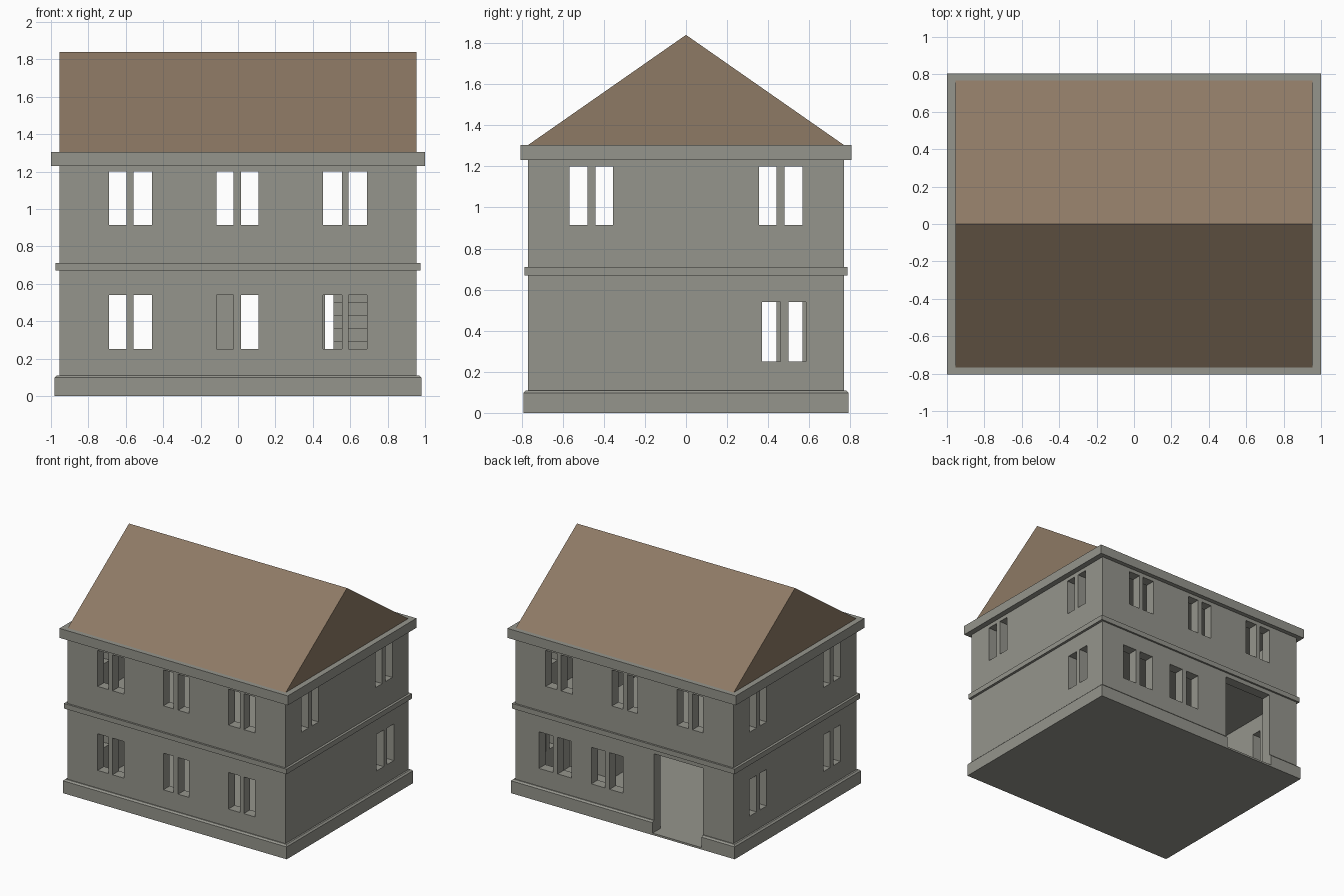
import bpy, bmesh

if "Cube" in bpy.data.objects:
    bpy.data.objects.remove(bpy.data.objects["Cube"])


def material(name, rgb):
    m = bpy.data.materials.new(name)
    m.diffuse_color = (*rgb, 1)
    m.use_nodes = True
    m.node_tree.nodes["Principled BSDF"].inputs["Base Color"].default_value = m.diffuse_color
    return m


STONE = material("grey stone", (0.30, 0.30, 0.265))
TILE = material("brown roof", (0.27, 0.193, 0.13))


def boxes(name, spans, mat=None):
    """One object made of boxes given as (x0, x1, y0, y1, z0, z1)."""
    bm = bmesh.new()
    for x0, x1, y0, y1, z0, z1 in spans:
        for v in bmesh.ops.create_cube(bm, size=1)["verts"]:
            v.co = ((x0 + x1) / 2 + v.co.x * (x1 - x0),
                    (y0 + y1) / 2 + v.co.y * (y1 - y0),
                    (z0 + z1) / 2 + v.co.z * (z1 - z0))
    return finish(name, bm, mat)


def finish(name, bm, mat):
    bmesh.ops.recalc_face_normals(bm, faces=bm.faces)
    me = bpy.data.meshes.new(name)
    bm.to_mesh(me)
    bm.free()
    ob = bpy.data.objects.new(name, me)
    bpy.context.collection.objects.link(ob)
    if mat:
        me.materials.append(mat)
    return ob


def cut(ob, *cutters):
    for c in cutters:
        c.hide_render = True
        c.hide_viewport = True
        mod = ob.modifiers.new("cut", 'BOOLEAN')
        mod.operation = 'DIFFERENCE'
        mod.solver = 'EXACT'
        mod.object = c


def block(hx, hy, z0, z1):
    return (-hx, hx, -hy, hy, z0, z1)


WX, WY, T = 0.955, 0.77, 0.08
LOW, HIGH = (0.25, 0.54), (0.915, 1.2)

# window openings
openings = []
pairs = [(-0.69, -0.595), (-0.56, -0.46), (-0.115, -0.025),
         (0.015, 0.11), (0.455, 0.555), (0.59, 0.69)]
for a, b in pairs:
    openings.append((a, b, -0.9, -0.6, *LOW))
    for y in (-0.75, 0.75):
        openings.append((a, b, y - 0.15, y + 0.15, *HIGH))
for a, b in [(0.015, 0.13), (0.17, 0.29), (0.465, 0.585), (0.625, 0.75)]:
    openings.append((a, b, 0.6, 0.9, *LOW))
for s in (-1, 1):
    for a, b in [(0.355, 0.44), (0.48, 0.568)]:
        for side in (-1, 1):
            y0, y1 = sorted((side * a, side * b))
            x0, x1 = sorted((s * 0.8, s * 1.1))
            openings.append((x0, x1, y0, y1, *HIGH))
            if s < 0:
                openings.append((x0, x1, y0, y1, *LOW))
for a, b in [(0.37, 0.46), (0.50, 0.585)]:
    openings.append((0.8, 1.1, a, b, *LOW))

# back doorway and hollow inside
openings.append((-0.69, -0.26, 0.6, 0.9, 0.015, 0.635))
opening_cutter = boxes("opening_cutter", openings)
room_cutter = boxes("room_cutter", [block(WX - T, WY - T, 0.015, 1.5)])

# walls
walls = boxes("walls", [block(WX, WY, 0.005, 1.25)], STONE)
cut(walls, room_cutter, opening_cutter)

# plinth with a small sloped top edge and the ground floor
plinth = boxes("plinth", [block(0.98, 0.79, 0, 0.11)], STONE)
bm = bmesh.new()
bm.from_mesh(plinth.data)
top = [e for e in bm.edges if all(v.co.z > 0.1 for v in e.verts)]
bmesh.ops.bevel(bm, geom=top, offset=0.012, segments=1, affect='EDGES')
bm.to_mesh(plinth.data)
bm.free()
cut(plinth, room_cutter, opening_cutter)

# string course and upper floor, open above the stairs
band = boxes("band_floor", [block(0.975, 0.785, 0.67, 0.71)], STONE)
cut(band, boxes("stairwell_cutter", [(0.51, 0.87, -0.4, 0.2, 0.6, 0.8)]))

# stairs along the right wall
N = 10
boxes("stairs", [(0.51, 0.876, -0.6 + 0.08 * i, -0.6 + 0.08 * (i + 1),
                  0.01, 0.01 + 0.07 * (i + 1)) for i in range(N)], STONE)

# cornice
boxes("cornice", [block(1.0, 0.805, 1.23, 1.305)], STONE)

# gable roof
bm = bmesh.new()
ends = []
for x in (-WX, WX):
    ends.append(bm.faces.new([bm.verts.new((x, y, z)) for y, z in
                              ((-WY, 1.303), (WY, 1.303), (0, 1.84))]))
bmesh.ops.bridge_loops(bm, edges=[e for f in ends for e in f.edges])
finish("roof", bm, TILE)
